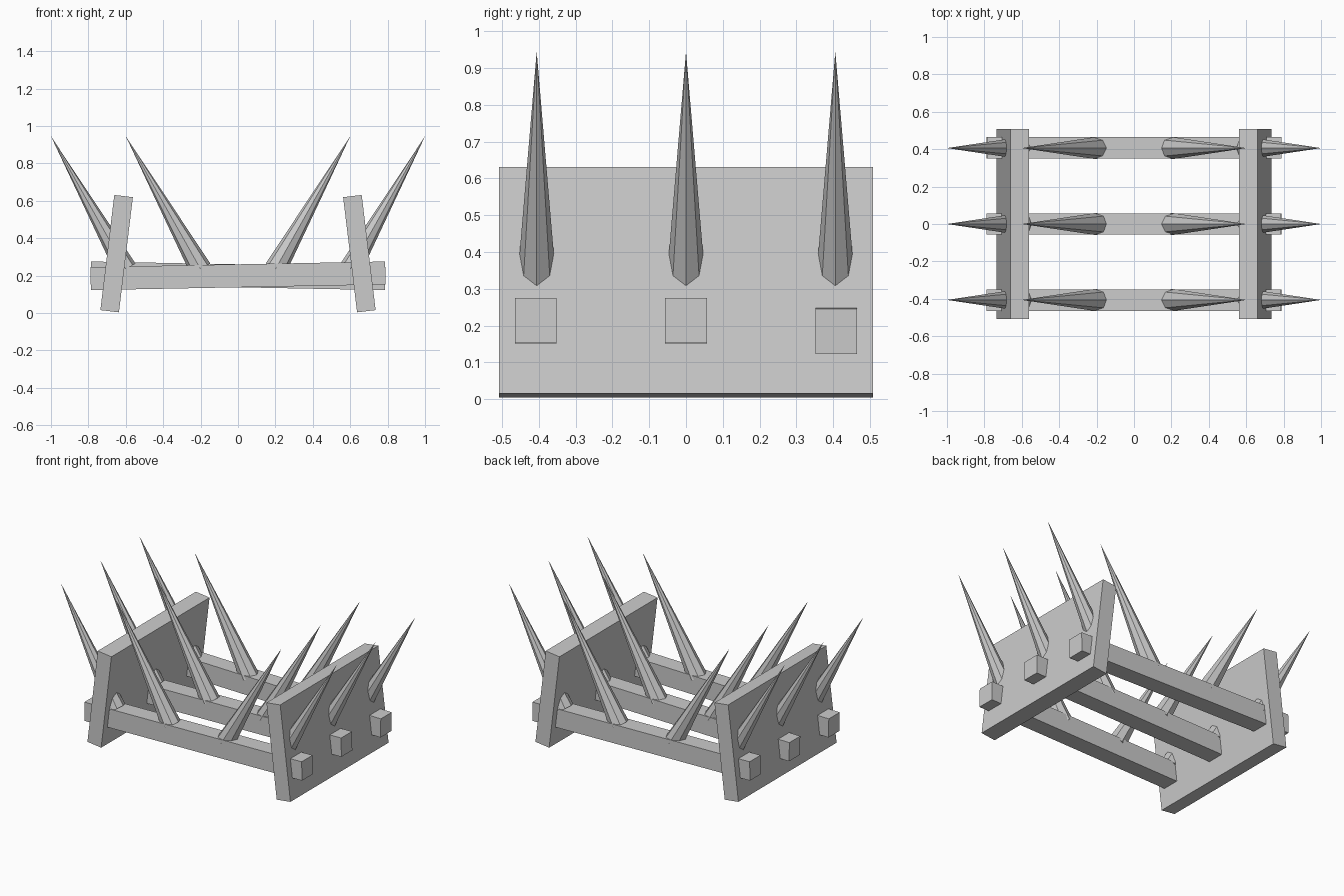
import bpy, math
from mathutils import Vector, Matrix

if "Cube" in bpy.data.objects:
    bpy.data.objects.remove(bpy.data.objects["Cube"])


def box(name, loc, size, tilt):
    bpy.ops.mesh.primitive_cube_add(size=1, location=loc, rotation=(0, tilt, 0))
    ob = bpy.context.object
    ob.name = name
    ob.scale = size
    return ob


def spike(name, base, tip, radius):
    base, tip = Vector(base), Vector(tip)
    axis = tip - base
    # eight-sided cone tilted only about y, so facets stay aligned
    bpy.ops.mesh.primitive_cone_add(
        vertices=8, radius1=radius, radius2=0, depth=axis.length,
        location=(base + tip) / 2, rotation=(0, math.atan2(axis.x, axis.z), 0))
    bpy.context.object.name = name


# Side boards leaning inward
for side, label in ((-1, "left"), (1, "right")):
    box(f"{label}_board", (side * 0.649, 0, 0.3175), (0.1, 1.016, 0.62),
        -side * math.radians(6.9))

# Cross beams, slightly crooked, poking through the boards
for label, y, slope in (("front", -0.408, 1), ("middle", 0, 1), ("back", 0.408, -1)):
    box(f"{label}_beam", (0, y, 0.199), (1.576, 0.113, 0.123),
        -slope * math.atan(0.015 / 0.79))

    # Spikes rising outward from each beam
    for side in (-1, 1):
        for part, shift in (("inner", 0), ("outer", 0.4)):
            spike(f"{label}_{part}_spike",
                  (side * (0.2 + shift), y * 0.995, 0.235),
                  (side * (0.6 + shift), y * 0.995, 0.945), 0.06)
